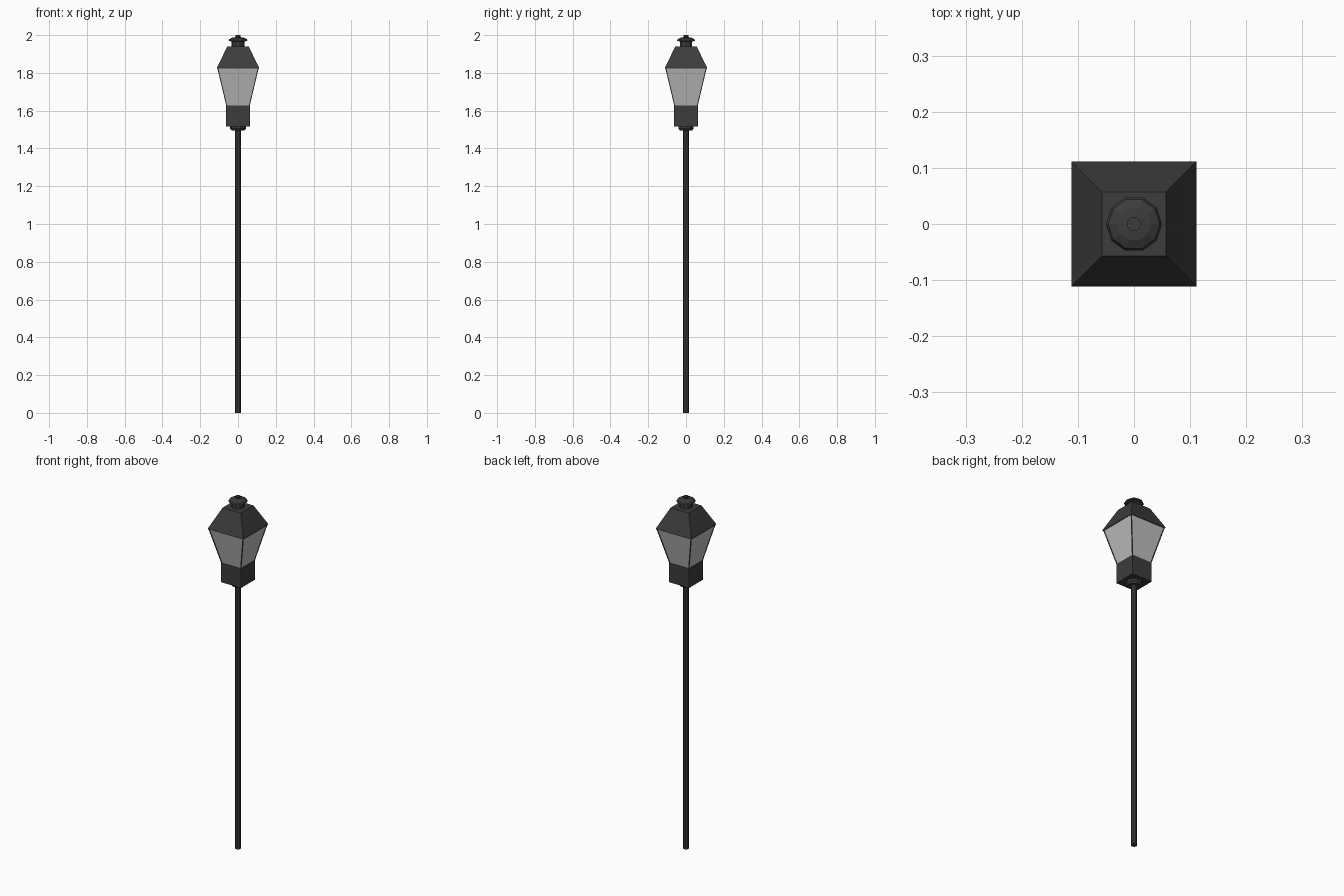
import bpy, bmesh, math
from mathutils import Vector

if "Cube" in bpy.data.objects:
    bpy.data.objects.remove(bpy.data.objects["Cube"])


def material(name, rgb):
    m = bpy.data.materials.new(name)
    m.diffuse_color = (*rgb, 1)
    m.use_nodes = True
    m.node_tree.nodes["Principled BSDF"].inputs["Base Color"].default_value = m.diffuse_color
    return m


metal = material("dark metal", (0.045, 0.045, 0.045))
glass = material("frosted glass", (0.52, 0.52, 0.52))


def lathe(name, profile, mat, sides, radius_scale=1.0, start=0.0):
    """Stack of regular rings (radius, z), capped at both ends."""
    bm = bmesh.new()
    rings = []
    for r, z in profile:
        rings.append([bm.verts.new((r * radius_scale * math.cos(start + 2 * math.pi * i / sides),
                                    r * radius_scale * math.sin(start + 2 * math.pi * i / sides), z))
                      for i in range(sides)])
    for a, b in zip(rings, rings[1:]):
        for i in range(sides):
            j = (i + 1) % sides
            bm.faces.new((a[i], a[j], b[j], b[i]))
    bm.faces.new(rings[0][::-1])
    bm.faces.new(rings[-1])
    me = bpy.data.meshes.new(name)
    bm.to_mesh(me)
    bm.free()
    me.materials.append(mat)
    ob = bpy.data.objects.new(name, me)
    bpy.context.collection.objects.link(ob)
    return ob


def square(name, profile, mat):
    """Square section stack, profile given as (half width, z)."""
    return lathe(name, profile, mat, 4, math.sqrt(2), math.pi / 4)


# Post and collar
lathe("post", [(0.016, 0), (0.016, 1.505)], metal, 10)
lathe("collar", [(0.034, 1.495), (0.042, 1.505), (0.042, 1.52)], metal, 10)

# Lantern body
square("lantern_base", [(0.0625, 1.517), (0.0625, 1.627)], metal)
square("lantern_glass", [(0.06, 1.625), (0.108, 1.828)], glass)
square("lantern_roof", [(0.111, 1.823), (0.111, 1.829), (0.057, 1.939)], metal)

# Thin corner bars between the glass panes
for i in range(4):
    a = math.pi / 4 + i * math.pi / 2
    d = Vector((math.cos(a), math.sin(a), 0)) * math.sqrt(2)
    bar = square(f"corner_bar_{i + 1}", [(0.0025, 0), (0.0025, 0.203)], metal)
    for v in bar.data.vertices:
        h = 0.0595 + (0.1075 - 0.0595) * v.co.z / 0.203
        v.co += d * h + Vector((0, 0, 1.625))

# Finial: neck, vent cap and knob
lathe("finial", [(0.034, 1.936), (0.034, 1.966), (0.05, 1.970), (0.046, 1.979),
                 (0.03, 1.987), (0.013, 1.989), (0.013, 2.0)], metal, 10)
